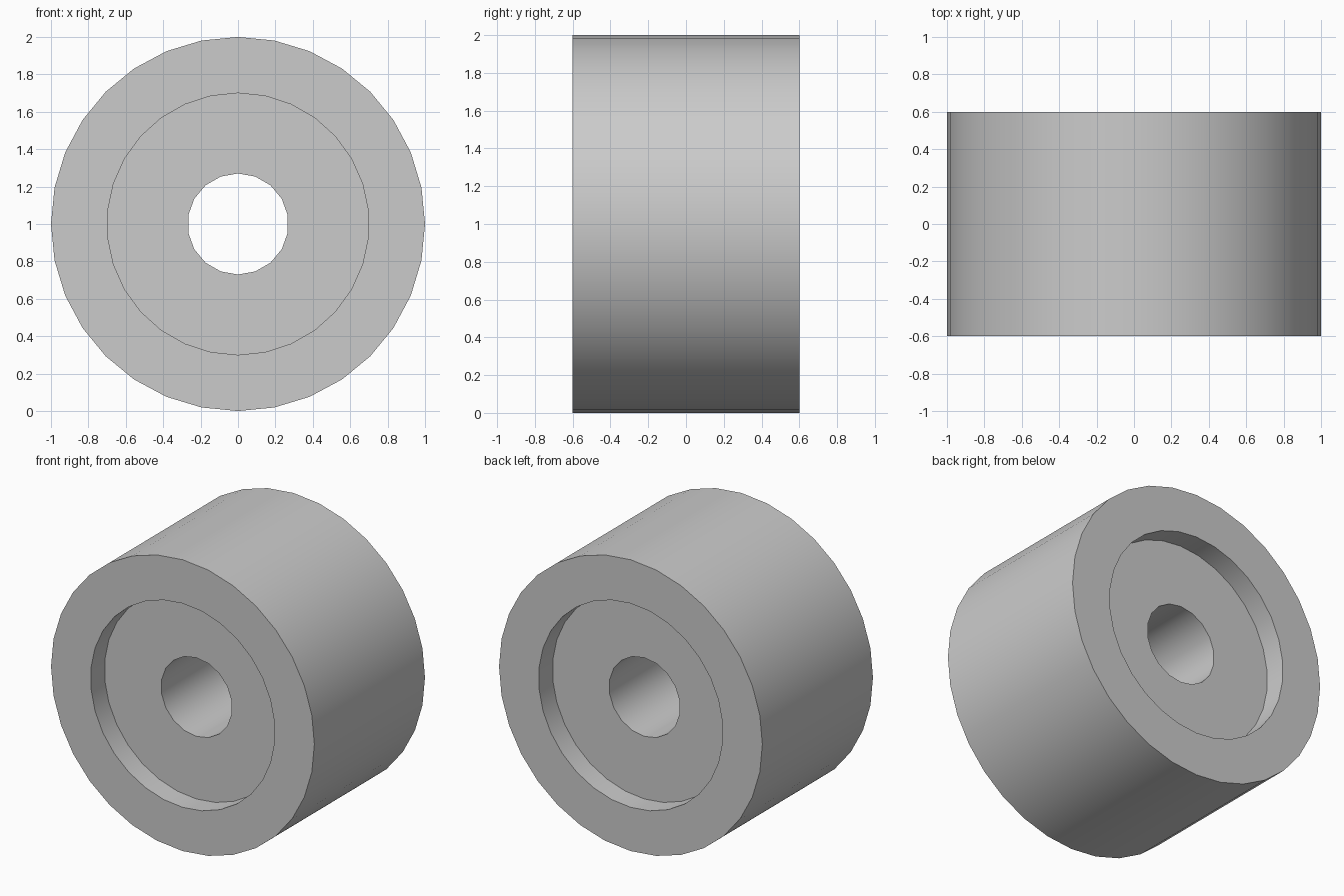
import bpy, bmesh
from math import sin, cos, tau

cube = bpy.data.objects.get("Cube")
if cube:
    bpy.data.objects.remove(cube, do_unlink=True)

grey = bpy.data.materials.new("plain grey")
grey.use_nodes = True
grey.diffuse_color = (0.6, 0.6, 0.6, 1)
grey.node_tree.nodes["Principled BSDF"].inputs["Base Color"].default_value = (0.6, 0.6, 0.6, 1)

HALF, RECESS = 0.6, 0.15
OUTER, INNER, BORE = (1.0, 32), (0.7, 30), (0.27, 18)   # radius, sides

bm = bmesh.new()


def ring(size, y):
    """Closed loop of edges around the y axis, with a vertex at the top."""
    radius, sides = size
    verts = [bm.verts.new((radius * sin(tau * i / sides), y, 1 + radius * cos(tau * i / sides)))
             for i in range(sides)]
    return [bm.edges.new((verts[i - 1], verts[i])) for i in range(sides)]


def wall(a, b):
    bmesh.ops.bridge_loops(bm, edges=a + b)


def annulus(a, b):
    bmesh.ops.triangle_fill(bm, edges=a + b, use_beauty=True)


# End faces with a round recess, on the front and the back
ends = []
for side in (-1, 1):
    rim = ring(OUTER, side * HALF)
    lip = ring(INNER, side * HALF)
    floor = ring(INNER, side * (HALF - RECESS))
    hole = ring(BORE, side * (HALF - RECESS))
    annulus(rim, lip)
    wall(lip, floor)
    annulus(floor, hole)
    ends.append((rim, hole))

# Outer tread and central bore
for front, back in zip(*ends):
    wall(front, back)

bmesh.ops.recalc_face_normals(bm, faces=bm.faces)
mesh = bpy.data.meshes.new("roller")
bm.to_mesh(mesh)
bm.free()
mesh.materials.append(grey)
roller = bpy.data.objects.new("roller", mesh)
bpy.context.collection.objects.link(roller)

bpy.context.view_layer.objects.active = roller
roller.select_set(True)
bpy.ops.object.shade_smooth_by_angle(angle=0.6)
